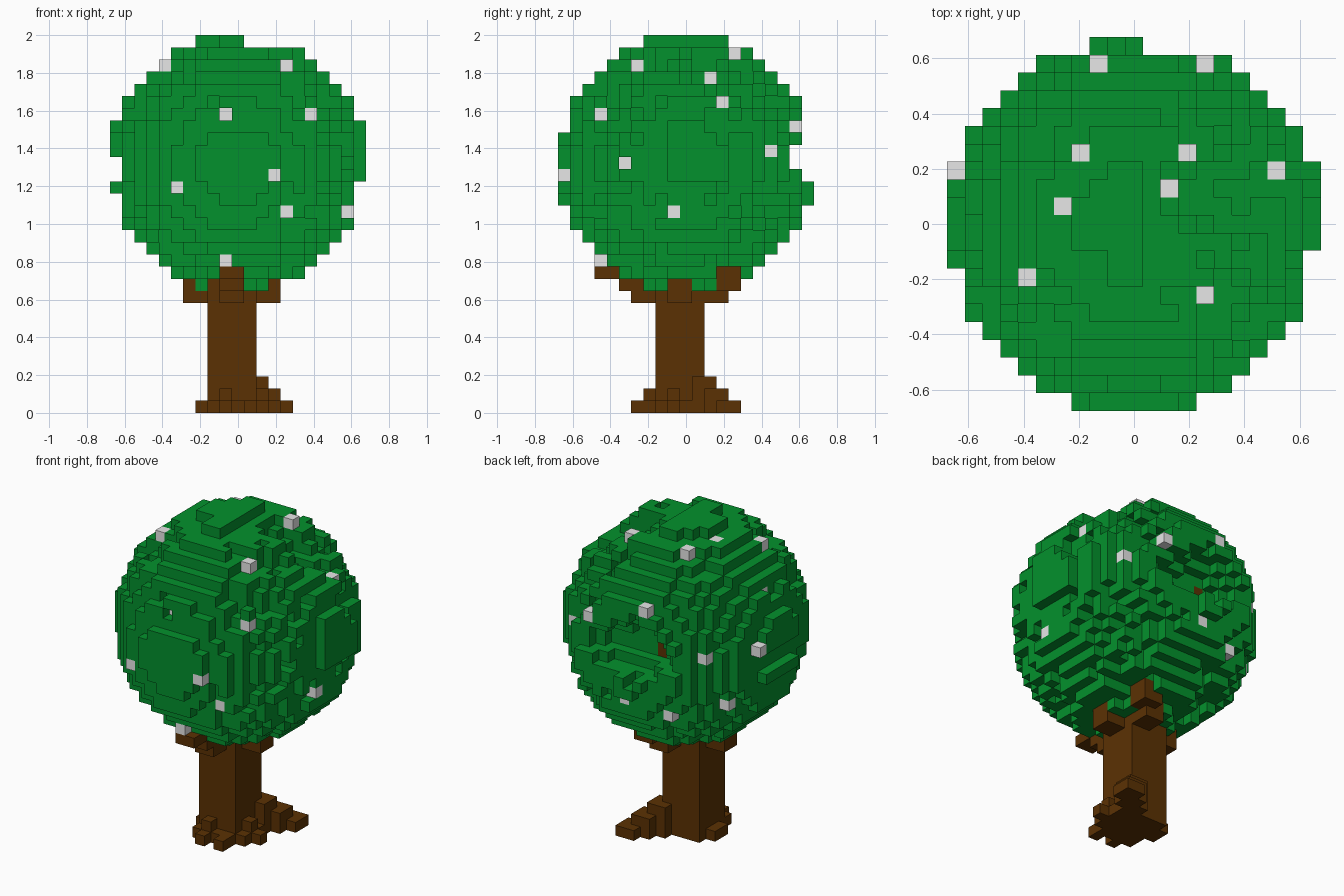
import bpy, bmesh, random
from mathutils import Vector, noise

if "Cube" in bpy.data.objects:
    bpy.data.objects.remove(bpy.data.objects["Cube"])

random.seed(4)
S = 2 / 31          # voxel size
CZ = 20             # voxel layer of the crown centre


def material(name, rgb):
    m = bpy.data.materials.new(name)
    m.diffuse_color = (*rgb, 1)
    m.use_nodes = True
    m.node_tree.nodes["Principled BSDF"].inputs["Base Color"].default_value = m.diffuse_color
    return m


GREEN = material("leaf green", (0.001, 0.285, 0.026))
BROWN = material("bark brown", (0.105, 0.031, 0.001))
GREY = material("blossom pale grey", (0.8, 0.8, 0.8))


def box(x0, x1, y0, y1, z0, z1):
    """All voxel cells in an inclusive range."""
    return {(x, y, z) for x in range(x0, x1 + 1)
            for y in range(y0, y1 + 1) for z in range(z0, z1 + 1)}


# Trunk: square column running up into the crown
trunk = box(-2, 1, -2, 1, 0, 14)

# Roots: stepped diagonal root plus small toes around the base
roots = set()
roots |= box(2, 2, 1, 2, 0, 2) | box(1, 1, 2, 2, 0, 2)
roots |= box(2, 3, 2, 3, 0, 1) | box(3, 4, 3, 4, 0, 0)
roots |= box(-1, -1, -3, -3, 0, 1) | box(-2, 1, -3, -3, 0, 0)
roots |= box(-1, -1, -4, -4, 0, 0) | box(1, 1, -4, -4, 0, 0)
roots |= box(2, 2, -1, -1, 0, 1) | box(2, 2, -2, 1, 0, 0)
roots |= box(3, 3, -1, -1, 0, 0) | box(-3, -3, -1, 0, 0, 0)

# Branches: four stepped arms under the crown
branches = box(-1, 0, -4, -3, 9, 10) | box(-1, 0, -5, -5, 10, 10)
branches |= box(-1, 0, -7, -5, 11, 11)
branches |= box(0, 1, 2, 3, 9, 10) | box(1, 2, 3, 4, 10, 11)
branches |= box(-4, -3, -1, 0, 9, 9) | box(-4, -4, -1, 0, 10, 10)
branches |= box(2, 3, -1, 0, 9, 9) | box(3, 3, -1, 0, 10, 10)
branches |= box(-2, -2, 5, 6, 20, 21)     # limb seen in the rear hollow

# Blossoms: single cubes on the crown surface, relative to its centre
blossoms = {(3, 4, 9), (4, -4, 8), (-6, -3, 8), (3, -10, -1), (-1, -8, 4),
            (6, -7, 4), (-5, -9, -2), (4, -8, -4), (-1, -7, -8), (2, 2, 7),
            (8, 3, 5), (7, 7, 1), (7, -5, 0), (9, -1, -4), (4, 9, 3),
            (-2, 9, 5), (-10, 3, 1), (-3, 4, 9), (-4, 1, 9), (-8, 0, 5),
            (-7, 7, 1), (-8, 5, -4), (-4, 8, -5), (0, 9, -4)}

# Lanes kept clear so that sunken blossoms show
LANES = (box(5, 9, -4, -4, 8, 8) | box(8, 9, -5, -5, 0, 0)
         | box(-1, -1, -10, -9, 4, 4) | box(-9, -9, -1, 0, 5, 5)
         | box(3, 9, 3, 4, -10, -9))

# Hollows carved from the crown: centre and radii
HOLLOWS = [((0, 9.4, 0.5), (5.6, 3.2, 1.9)), ((-1, 9.5, 1), (3.2, 3, 3.2)),
           ((6, 1.7, 9), (4.5, 2.5, 3.2))]


def in_crown(x, y, z):
    r2 = x * x + y * y + z * z
    if r2 > 110.3 or (x, y, z) in LANES:
        return False
    # partly worn outer caps
    if x == -10 and (z not in (-2, 1, 2, 3) or y < -2):
        return False
    if x == 10 and (z < -1 or y < -1):
        return False
    if y == -10 and not -3 <= z <= 2:
        return False
    if y == 10 and (z not in (-3, -2) or not -2 <= x <= 0):
        return False
    if z == 10 and x > 0:
        return False
    for c, r in HOLLOWS:
        if sum(((p - q) / s) ** 2 for p, q, s in zip((x, y, z), c, r)) < 1:
            return False
    # shallow uneven patches, away from the main outlines
    if r2 > 90 and min(abs(x), abs(y), abs(z)) > 1:
        if x > 3 and random.random() < 0.25:
            return False
        return noise.noise(Vector((x, y, z)) * 0.37) < 0.28
    return True


crown = {(x, y, z + CZ) for x in range(-10, 11) for y in range(-10, 11)
         for z in range(-10, 11) if in_crown(x, y, z)}
wood = trunk | roots | branches
blossoms = {(x, y, z + CZ) for x, y, z in blossoms} - wood
crown -= wood | blossoms
solid = wood | crown | blossoms


def build(name, cells, mat):
    """Mesh the exposed faces of a set of voxels."""
    bm = bmesh.new()
    for c in sorted(cells):
        for a in range(3):
            for s in (-1, 1):
                n = list(c)
                n[a] += s
                if tuple(n) in solid:
                    continue
                quad = []
                for u, v in ((-1, -1), (1, -1), (1, 1), (-1, 1))[::s]:
                    p = [c[0], c[1], c[2] + 0.5]
                    p[a] += 0.5 * s
                    p[(a + 1) % 3] += 0.5 * u
                    p[(a + 2) % 3] += 0.5 * v
                    quad.append(bm.verts.new([q * S for q in p]))
                bm.faces.new(quad)
    bmesh.ops.remove_doubles(bm, verts=bm.verts, dist=0.001)
    me = bpy.data.meshes.new(name)
    bm.to_mesh(me)
    bm.free()
    me.materials.append(mat)
    bpy.context.collection.objects.link(bpy.data.objects.new(name, me))


build("trunk", trunk, BROWN)
build("roots", roots - trunk, BROWN)
build("branches", branches - trunk, BROWN)
build("leafy_crown", crown, GREEN)
build("blossoms", blossoms, GREY)
